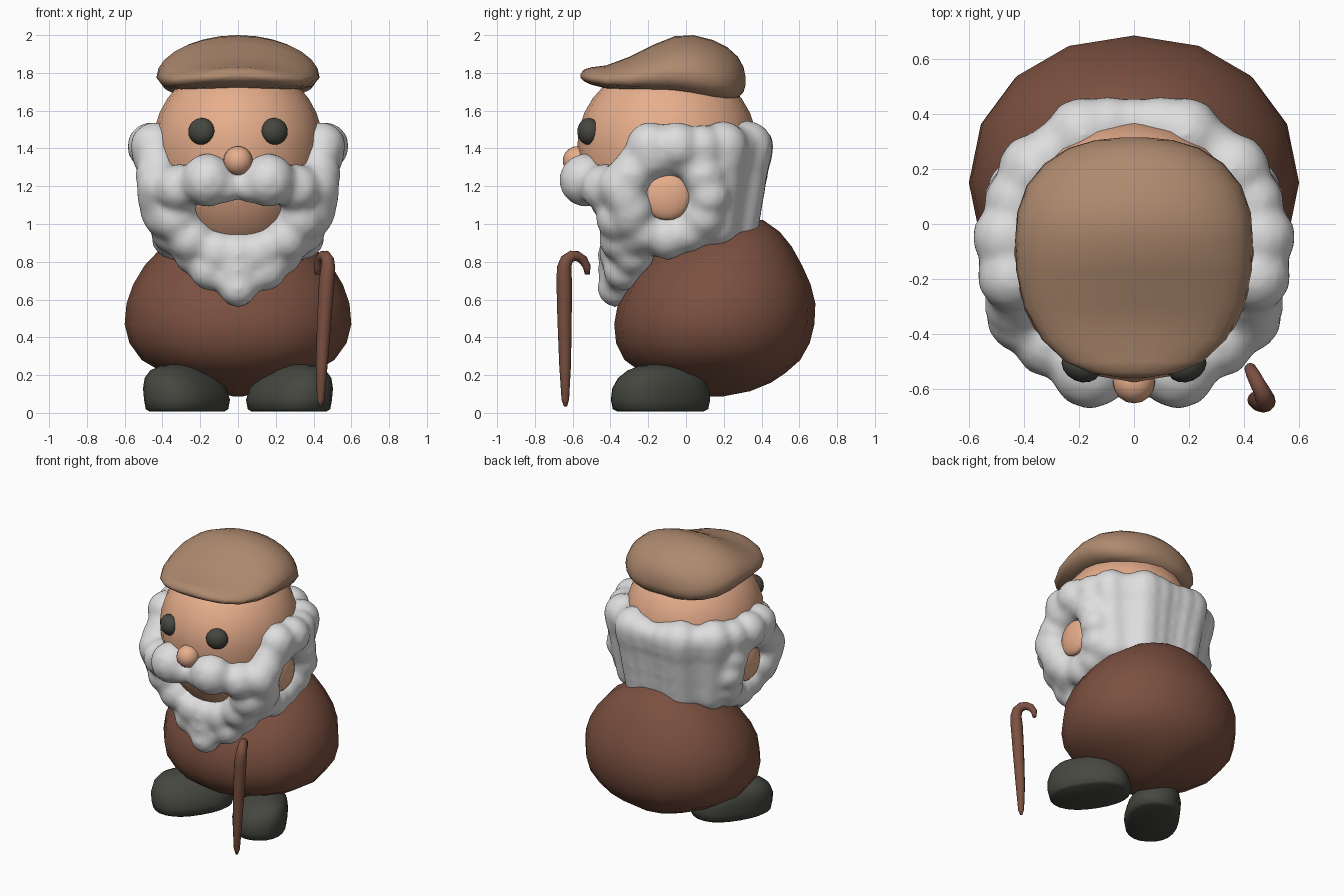
import bpy, bmesh
from math import sin, cos, pi, radians
from mathutils import Vector, Matrix

if "Cube" in bpy.data.objects:
    bpy.data.objects.remove(bpy.data.objects["Cube"])


def material(name, rgb):
    m = bpy.data.materials.new(name)
    lin = [((c / 255 + 0.055) / 1.055) ** 2.4 for c in rgb]
    m.diffuse_color = (*lin, 1)
    m.use_nodes = True
    m.node_tree.nodes["Principled BSDF"].inputs["Base Color"].default_value = m.diffuse_color
    return m


BROWN = material("coat_brown", (123, 80, 64))
SKIN = material("skin", (231, 174, 140))
TAN = material("cap_tan", (175, 138, 111))
WHITE = material("beard_white", (222, 222, 222))
DARK = material("dark_grey", (69, 71, 63))


def finish(name, bm, mat):
    bmesh.ops.recalc_face_normals(bm, faces=bm.faces)
    for f in bm.faces:
        f.smooth = True
    me = bpy.data.meshes.new(name)
    bm.to_mesh(me)
    bm.free()
    me.materials.append(mat)
    ob = bpy.data.objects.new(name, me)
    bpy.context.collection.objects.link(ob)
    return ob


def loft(name, rings, mat):
    """Skin a list of equal-length point rings and cap both ends."""
    bm = bmesh.new()
    loops = [[bm.verts.new(p) for p in r] for r in rings]
    n = len(loops[0])
    for a, b in zip(loops, loops[1:]):
        for i in range(n):
            j = (i + 1) % n
            bm.faces.new((a[i], a[j], b[j], b[i]))
    bm.faces.new(loops[0])
    bm.faces.new(loops[-1])
    return finish(name, bm, mat)


def ellipsoid(name, centre, radii, mat, seg=24, rings=16, lower=1.0, turn=0):
    bm = bmesh.new()
    bmesh.ops.create_uvsphere(bm, u_segments=seg, v_segments=rings, radius=1)
    spin = Matrix.Rotation(turn, 3, 'Z')
    for v in bm.verts:
        k = lower if v.co.z < 0 else 1
        p = Vector((v.co.x * radii[0], v.co.y * radii[1], v.co.z * radii[2] * k))
        v.co = Vector(centre) + spin @ p
    return finish(name, bm, mat)


def angles(n):
    return [2 * pi * i / n for i in range(n)]


def sgnpow(v, e):
    return abs(v) ** e * (1 if v >= 0 else -1)


# Body: horizontal rings (z, front y, back y, half width)
body = [(0.088, 0.1, 0.2, 0.03), (0.115, 0.0, 0.34, 0.12), (0.16, -0.13, 0.45, 0.255),
        (0.21, -0.23, 0.525, 0.39),
        (0.28, -0.325, 0.605, 0.51), (0.37, -0.37, 0.655, 0.575), (0.47, -0.38, 0.68, 0.6),
        (0.58, -0.36, 0.685, 0.59), (0.68, -0.31, 0.66, 0.555), (0.78, -0.24, 0.615, 0.495),
        (0.88, -0.12, 0.56, 0.4), (0.96, 0.03, 0.495, 0.28), (1.02, 0.21, 0.41, 0.12)]
loft("body", [[(w * sgnpow(sin(a), 0.95), (f + b) / 2 + (b - f) / 2 * sgnpow(cos(a), 0.95), z)
               for a in angles(16)] for z, f, b, w in body], BROWN)

# Head, nose, eyes and ears
ellipsoid("head", (0, -0.1, 1.42), (0.45, 0.475, 0.44), SKIN, 20, 16, lower=1.4)
ellipsoid("nose", (0, -0.575, 1.335), (0.077,) * 3, SKIN, 16, 12)
for s, side in ((1, "right"), (-1, "left")):
    ellipsoid(side + "_eye", (s * 0.192, -0.515, 1.49), (0.074, 0.058, 0.071), DARK, 16, 12,
              turn=s * radians(25))
    ellipsoid(side + "_ear", (s * 0.425, -0.1, 1.15), (0.05, 0.13, 0.13), SKIN, 16, 12)

# Flat cap: upright sections from brim to back (y, half width, bottom, top)
cap = [(-0.558, 0.05, 1.775, 1.795), (-0.54, 0.16, 1.755, 1.818), (-0.5, 0.25, 1.737, 1.83),
       (-0.42, 0.335, 1.717, 1.84), (-0.3, 0.4, 1.703, 1.885), (-0.17, 0.428, 1.692, 1.95),
       (-0.06, 0.432, 1.682, 1.994), (0.04, 0.425, 1.668, 2.0), (0.14, 0.39, 1.652, 1.975),
       (0.22, 0.325, 1.65, 1.935), (0.275, 0.24, 1.665, 1.885), (0.305, 0.14, 1.7, 1.83),
       (0.315, 0.04, 1.735, 1.78)]


def cap_ring(y, w, lo, hi):
    mid = lo + 0.3 * (hi - lo)
    ring = []
    for a in angles(28):
        t = sin(a)
        up = t * (hi - mid) if t > 0 else -abs(t) ** 0.42 * (mid - lo)
        narrow = 1 - 0.15 * min(1, 2 * max(0, -t))
        ring.append((w * cos(a) * narrow, y, mid + up))
    return ring


loft("flat_cap", [cap_ring(*c) for c in cap], TAN)

# Shoes: splayed rounded ovals leaning outward (z, scale, shift toward heel, outward shift)
shoe = [(0.008, 0.9, 0, 0), (0.02, 0.99, 0, 0), (0.07, 1.03, 0, 0), (0.13, 1.0, 0, 0.012),
        (0.185, 0.88, 0, 0.03), (0.225, 0.68, 0, 0.045), (0.248, 0.42, -0.01, 0.045),
        (0.256, 0.18, -0.02, 0.04)]
for s, side in ((1, "right"), (-1, "left")):
    turn = Matrix.Rotation(s * radians(33), 3, 'Z')
    rings = []
    for z, k, dy, dx in shoe:
        rings.append([turn @ Vector((0.177 * k * sgnpow(cos(a), 0.85),
                                     dy + 0.272 * k * sgnpow(sin(a), 0.85), z))
                      + Vector((s * (0.27 + dx), -0.135, 0)) for a in angles(24)])
    loft(side + "_shoe", rings, DARK)

# Beard: balls merged into one lumpy shell; each entry is (x, y, z, radius)
half = [(0.16, -0.53, 1.232, 0.145), (0.31, -0.43, 1.19, 0.13), (0.41, -0.34, 1.2, 0.13),    # moustache
        (0.06, -0.54, 1.2, 0.09), (0.4, -0.29, 1.08, 0.125), (0.425, -0.26, 1.32, 0.11),
        (0.33, -0.35, 1.03, 0.13), (0.25, -0.34, 0.92, 0.125), (0.31, -0.25, 0.95, 0.125),   # jaw
        (0.11, -0.345, 0.85, 0.12), (0.15, -0.33, 0.755, 0.11), (0.23, -0.28, 0.84, 0.115),  # chin
        (0.06, -0.355, 0.71, 0.09)]
centre = [(0, -0.345, 0.84, 0.125), (0, -0.355, 0.76, 0.115), (0, -0.37, 0.66, 0.103)]       # tip
# ring of tufts around each ear opening
for i, a in enumerate(angles(12)):
    half.append((0.425 - 0.085 * max(0, -sin(a)), -0.1 + 0.222 * cos(a),
                 1.15 + 0.22 * sin(a), 0.122 if i % 2 else 0.114))
# columns of hair round the back and sides (degrees from the back, radius)
columns = [(0, 0.092), (12, 0.107), (24, 0.13), (38, 0.098), (52, 0.128), (69, 0.11),
           (87, 0.124), (106, 0.124)]
for deg, rad in columns:
    a = radians(deg)
    for k in range(9):
        shrink = 1 - 0.021 * k
        x, y, z = 0.46 * shrink * sin(a), -0.07 + 0.434 * shrink * cos(a), 1.412 - 0.052 * k
        near_ear = ((y + 0.1) ** 2 + (z - 1.15) ** 2) ** 0.5 < 0.22
        if not near_ear:
            (half if deg else centre).append((x, y, z, rad + 0.007 * (k < 2)))
balls = centre + [(s * x, y, z, r) for x, y, z, r in half for s in (1, -1)]
bm = bmesh.new()
for x, y, z, r in balls:
    bmesh.ops.create_icosphere(bm, subdivisions=2, radius=r * 1.02,
                               matrix=Matrix.Translation((x, y, z)))
beard = finish("beard", bm, WHITE)
remesh = beard.modifiers.new("merge", 'REMESH')
remesh.mode = 'VOXEL'
remesh.voxel_size = 0.018
remesh.use_smooth_shade = True
smooth = beard.modifiers.new("soften", 'SMOOTH')
smooth.factor = 0.5
smooth.iterations = 14

# Walking cane: tapered tube with a hook (x, y, z, radius)
path = [(0.437, -0.638, 0.033, 0.008), (0.438, -0.639, 0.07, 0.02), (0.443, -0.64, 0.25, 0.031),
        (0.457, -0.643, 0.5, 0.038), (0.47, -0.645, 0.7, 0.041), (0.477, -0.645, 0.77, 0.038),
        (0.475, -0.632, 0.81, 0.034), (0.463, -0.605, 0.83, 0.03), (0.447, -0.575, 0.83, 0.027),
        (0.432, -0.545, 0.81, 0.025), (0.422, -0.525, 0.775, 0.021), (0.42, -0.522, 0.733, 0.013)]
pts = [Vector(p[:3]) for p in path]
across = Vector((0.86, 0.5, 0))          # normal of the hook's plane
rings = []
for i, p in enumerate(pts):
    t = (pts[min(i + 1, len(pts) - 1)] - pts[max(i - 1, 0)]).normalized()
    u = (across - t * across.dot(t)).normalized()
    v = t.cross(u)
    rings.append([p + path[i][3] * (u * cos(a) + v * sin(a)) for a in angles(12)])
loft("cane", rings, BROWN)
